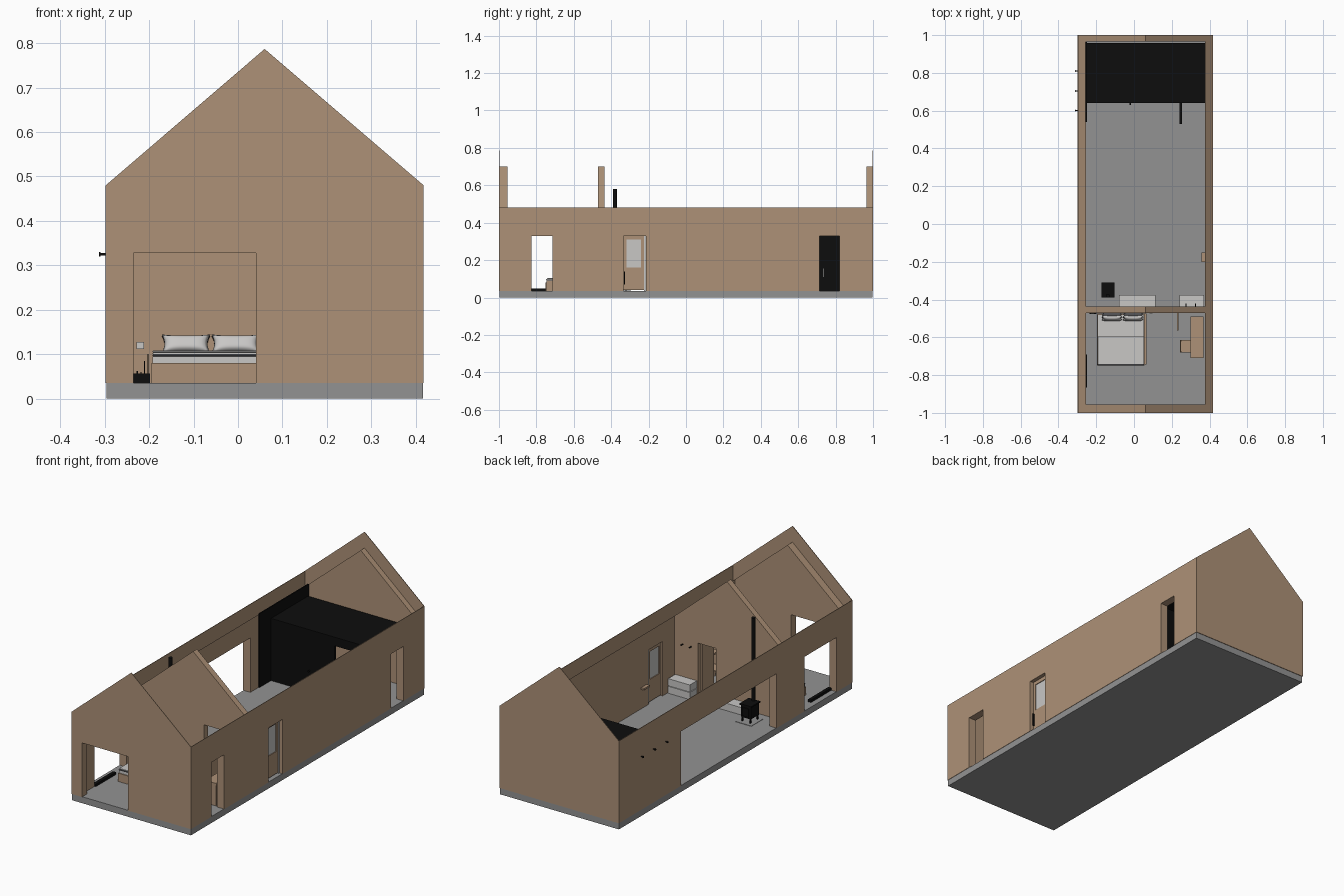
import bpy, bmesh, math
from mathutils import Vector

if "Cube" in bpy.data.objects:
    bpy.data.objects.remove(bpy.data.objects["Cube"])


def material(name, r, g, b):
    m = bpy.data.materials.new(name)
    m.diffuse_color = (r, g, b, 1)
    m.use_nodes = True
    m.node_tree.nodes["Principled BSDF"].inputs["Base Color"].default_value = m.diffuse_color
    return m


WOOD = material("wood", 0.42, 0.285, 0.185)
GREY = material("concrete", 0.29, 0.29, 0.29)
BLACK = material("black", 0.004, 0.004, 0.004)
LIGHT = material("light grey", 0.58, 0.57, 0.56)
DARK = material("dark grey", 0.08, 0.08, 0.085)
CX, SLOPE = 0.06, 0.858          # ridge position and roof pitch


def finish(name, bm, mat, smooth=False):
    bmesh.ops.recalc_face_normals(bm, faces=bm.faces)
    me = bpy.data.meshes.new(name)
    bm.to_mesh(me)
    bm.free()
    me.materials.append(mat)
    if smooth:
        for p in me.polygons:
            p.use_smooth = True
    ob = bpy.data.objects.new(name, me)
    bpy.context.collection.objects.link(ob)
    return ob


def box(name, x0, x1, y0, y1, z0, z1, mat):
    bm = bmesh.new()
    bmesh.ops.create_cube(bm, size=1)
    for v in bm.verts:
        v.co = Vector(((x0 + x1) / 2 + v.co.x * (x1 - x0),
                       (y0 + y1) / 2 + v.co.y * (y1 - y0),
                       (z0 + z1) / 2 + v.co.z * (z1 - z0)))
    return finish(name, bm, mat)


def prism(name, profile, y0, y1, mat):
    """Extrude an x-z outline along y."""
    bm = bmesh.new()
    f = bm.faces.new([bm.verts.new((x, y0, z)) for x, z in profile])
    ext = bmesh.ops.extrude_face_region(bm, geom=[f])
    for v in ext["geom"]:
        if isinstance(v, bmesh.types.BMVert):
            v.co.y = y1
    return finish(name, bm, mat)


def tube(name, p, q, r, mat, seg=16):
    p, q = Vector(p), Vector(q)
    bm = bmesh.new()
    bmesh.ops.create_cone(bm, cap_ends=True, segments=seg, radius1=r, radius2=r, depth=(q - p).length)
    rot = (q - p).to_track_quat('Z', 'Y')
    for v in bm.verts:
        v.co = rot @ v.co + (p + q) / 2
    ob = finish(name, bm, mat)
    bpy.context.view_layer.objects.active = ob
    ob.select_set(True)
    bpy.ops.object.shade_smooth_by_angle()
    ob.select_set(False)
    return ob


def cut(ob, *b):
    """Cut a box-shaped opening."""
    c = box("cutter", *b, WOOD)
    m = ob.modifiers.new("opening", 'BOOLEAN')
    m.operation, m.solver, m.object = 'DIFFERENCE', 'EXACT', c
    with bpy.context.temp_override(object=ob, active_object=ob):
        bpy.ops.object.modifier_apply(modifier=m.name)
    bpy.data.objects.remove(c)


def gable(x0, x1, peak):
    e = lambda x: peak - abs(x - CX) * SLOPE
    return [(x0, 0.035), (x1, 0.035), (x1, e(x1)), (CX, peak), (x0, e(x0))]


# Floor slab
box("floor_slab", -0.296, 0.416, -0.997, 0.997, 0, 0.035, GREY)

# Gable ends: thin tall cladding and a lower thick inner wall
front = [prism("front_cladding", gable(-0.298, 0.418, 0.787), -1, -0.997, WOOD),
         prism("front_wall", gable(-0.295, 0.415, 0.70), -0.997, -0.955, WOOD)]
for w in front:
    cut(w, -0.235, 0.04, -1.1, -0.9, 0.03, 0.328)
prism("back_cladding", gable(-0.298, 0.418, 0.787), 0.997, 1, WOOD)
prism("back_wall", gable(-0.295, 0.415, 0.70), 0.965, 0.997, WOOD)

# Side walls with sloping tops under the missing roof
left_openings = [(-0.865, -0.59), (-0.35, 0.47)]
right_openings = [(-0.825, -0.715), (-0.335, -0.215), (0.715, 0.82)]
for side, s, openings in (("left", -1, left_openings), ("right", 1, right_openings)):
    outer, mid, inner = CX + s * 0.358, CX + s * 0.355, CX + s * 0.315
    clad = prism(side + "_cladding", [(outer, 0.035), (mid, 0.035), (mid, 0.48), (outer, 0.48)],
                 -0.997, 0.997, WOOD)
    wall = prism(side + "_wall", [(mid, 0.035), (inner, 0.035), (inner, 0.43), (mid, 0.395)],
                 -0.955, 0.965, WOOD)
    for y0, y1 in openings:
        for w in (clad, wall):
            cut(w, outer - 0.1, outer + 0.1, y0, y1, 0.03, 0.33)

# Partition with doorway and open door
part = prism("partition", gable(-0.255, 0.375, 0.70), -0.47, -0.437, WOOD)
cut(part, 0.125, 0.235, -0.6, -0.3, 0.03, 0.32)
box("partition_door", 0.227, 0.235, -0.565, -0.465, 0.038, 0.315, WOOD)
for x in (-0.22, 0.09):
    box("wall_switch", x - 0.008, x + 0.008, -0.475, -0.47, 0.112, 0.127, LIGHT)

# Entrance door: frame rails around a pane
for y0, y1, z0, z1 in ((-0.333, -0.318, 0.04, 0.33), (-0.24, -0.225, 0.04, 0.33),
                       (-0.318, -0.24, 0.04, 0.16), (-0.318, -0.24, 0.31, 0.33)):
    box("entrance_door", 0.383, 0.397, y0, y1, z0, z1, WOOD)
box("entrance_pane", 0.387, 0.393, -0.318, -0.24, 0.16, 0.31, LIGHT)
box("entrance_trim", 0.380, 0.400, -0.224, -0.216, 0.036, 0.329, LIGHT)
box("entrance_handle", 0.397, 0.406, -0.331, -0.327, 0.07, 0.14, BLACK)

# Black bathroom enclosure: front wall, ceiling, side lining, open door
bath = box("bath_front", -0.255, 0.375, 0.64, 0.655, 0.035, 0.36, BLACK)
cut(bath, 0.13, 0.24, 0.5, 0.8, 0.03, 0.325)
box("bath_ceiling", -0.255, 0.375, 0.64, 0.957, 0.36, 0.372, BLACK)
box("bath_lining", -0.256, -0.25, 0.54, 0.964, 0.035, 0.435, BLACK)
box("bath_door", 0.24, 0.254, 0.53, 0.64, 0.038, 0.325, BLACK)
tube("bath_handle", (-0.02, 0.64, 0.15), (-0.02, 0.63, 0.15), 0.005, BLACK)
tube("lining_handle", (-0.25, 0.735, 0.11), (-0.25, 0.735, 0.155), 0.003, LIGHT)

# Outside wall pegs
for y in (0.60, 0.705, 0.81):
    tube("wall_peg", (-0.296, y, 0.325), (-0.312, y, 0.325), 0.003, BLACK)
    tube("peg_head", (-0.309, y, 0.325), (-0.313, y, 0.325), 0.005, BLACK)

# Bed: base, side board, mattress, bedding, folded throw
box("bed_base", -0.195, 0.055, -0.75, -0.475, 0.035, 0.08, WOOD)
box("bed_side_board", 0.055, 0.067, -0.745, -0.475, 0.035, 0.09, WOOD)
box("mattress", -0.192, 0.053, -0.745, -0.478, 0.08, 0.095, LIGHT)
for nm, y0, y1, z0, z1, m in (("blanket_edge", -0.748, -0.60, 0.095, 0.099, DARK),
                              ("blanket", -0.742, -0.60, 0.099, 0.104, LIGHT),
                              ("folded_throw", -0.665, -0.595, 0.104, 0.108, LIGHT)):
    ob = box(nm, -0.192, 0.053, y0, y1, z0, z1, m)
    bev = ob.modifiers.new("soft", 'BEVEL')
    bev.width, bev.segments = 0.0015, 2


# Pillows: puffed grid with flared corners, leaning on the partition
def pillow(name, cx, cy, cz, mat):
    bm = bmesh.new()
    for s in (-1, 1):
        g = bmesh.ops.create_grid(bm, x_segments=14, y_segments=10, size=1)
        for v in g["verts"]:
            u, w = v.co.x, v.co.y
            puff = s * 0.013 * ((1 - u ** 4) * (1 - w ** 4)) ** 0.6
            x = 0.055 * u * (1 - 0.12 * (1 - w * w))
            h = 0.024 * w * (1 - 0.15 * (1 - u * u))
            v.co = Vector((cx + x, cy + 0.45 * h + puff * 0.9, cz + 0.85 * h - puff * 0.4))
    bmesh.ops.remove_doubles(bm, verts=bm.verts, dist=0.0002)
    return finish(name, bm, mat, True)


for cx in (-0.117, -0.005):
    pillow("pillow", cx, -0.498, 0.124, LIGHT)
    pillow("rear_pillow", cx, -0.485, 0.121, DARK)

# Desk and chair
box("desk_top", 0.30, 0.368, -0.71, -0.49, 0.148, 0.158, WOOD)
for y in (-0.708, -0.50):
    box("desk_leg", 0.303, 0.365, y, y + 0.008, 0.035, 0.148, WOOD)
box("chair_seat", 0.248, 0.305, -0.68, -0.615, 0.09, 0.097, WOOD)
box("chair_back", 0.244, 0.250, -0.68, -0.615, 0.12, 0.165, WOOD)
for y in (-0.678, -0.623):
    box("chair_front_leg", 0.297, 0.303, y, y + 0.006, 0.035, 0.09, WOOD)
    box("chair_rear_leg", 0.245, 0.251, y, y + 0.006, 0.035, 0.13, WOOD)

# Wood stove on a floor plate
box("stove_plate", -0.185, -0.09, -0.40, -0.295, 0.035, 0.037, GREY)
box("stove_body", -0.168, -0.108, -0.385, -0.315, 0.06, 0.125, BLACK)
box("stove_top", -0.173, -0.103, -0.39, -0.31, 0.125, 0.132, BLACK)
box("stove_door", -0.158, -0.118, -0.315, -0.309, 0.07, 0.115, BLACK)
for x in (-0.166, -0.117):
    for y in (-0.383, -0.324):
        box("stove_leg", x, x + 0.007, y, y + 0.007, 0.036, 0.06, BLACK)
tube("stove_pipe", (-0.138, -0.38, 0.13), (-0.138, -0.38, 0.58), 0.0105, BLACK)

# Low bench, drawer unit and hooks along the partition
box("low_bench", -0.08, 0.115, -0.436, -0.375, 0.035, 0.075, LIGHT)
for z in (0.036, 0.077):
    box("drawer", 0.24, 0.37, -0.436, -0.375, z, z + 0.038, LIGHT)
for x in (0.275, 0.325):
    tube("wall_hook", (x, -0.438, 0.29), (x, -0.42, 0.29), 0.003, BLACK)
box("small_shelf", 0.357, 0.376, -0.20, -0.152, 0.14, 0.15, WOOD)

# Dark floor strip by the side window and small items in the bedroom corner
box("window_strip", -0.266, -0.248, -0.865, -0.69, 0.035, 0.048, BLACK)
for i, h in enumerate((0.055, 0.062, 0.06, 0.085, 0.10)):
    x = -0.236 + i * 0.008
    box("corner_tool", x, x + 0.003, -0.476, -0.471, 0.035, h, BLACK)
box("corner_rack", -0.236, -0.198, -0.477, -0.471, 0.035, 0.056, BLACK)
